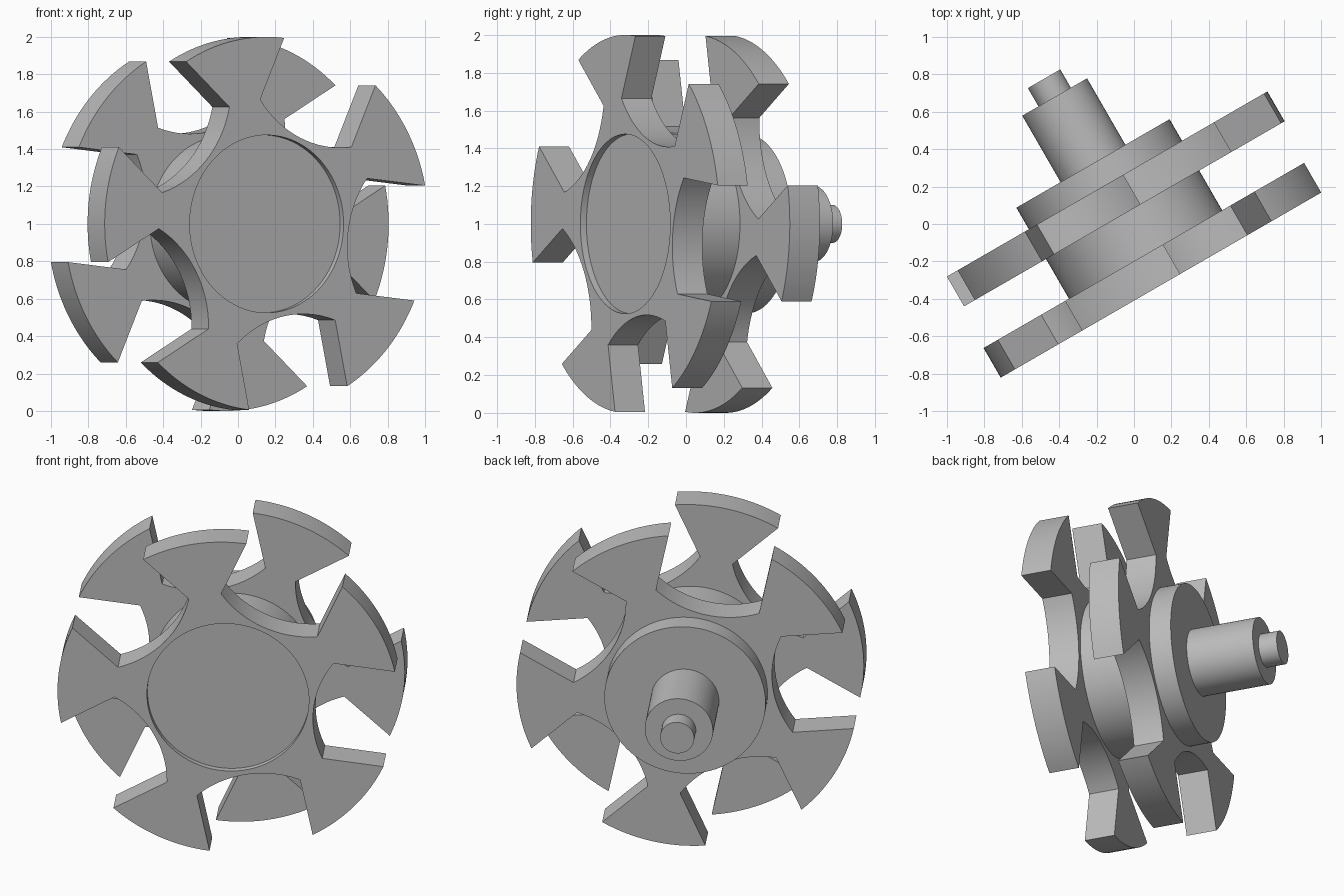
import bpy, bmesh, math
from mathutils import Matrix

if "Cube" in bpy.data.objects:
    bpy.data.objects.remove(bpy.data.objects["Cube"])

grey = bpy.data.materials.new("plain_grey")
grey.use_nodes = True
colour = (0.5, 0.5, 0.5, 1)
grey.diffuse_color = colour
grey.node_tree.nodes["Principled BSDF"].inputs["Base Color"].default_value = colour

# Rotor frame: local z runs along the axle towards the front
TILT = math.radians(30)
FRAME = (Matrix.Rotation(TILT, 4, "Z") @ Matrix.Translation((-0.028, 0, 1))
         @ Matrix.Rotation(math.pi / 2, 4, "X"))

FINS = 5
STEP = math.tau / FINS
HALF_FIN = STEP / 4
SLOT = math.sin(HALF_FIN)      # half width of the parallel-sided slots
FLOOR, CURVE = 0.505, 0.604    # slot floor: nearest radius, arc radius


def extrude(name, points, back, front):
    """Prism from an outline, between two positions along the axle."""
    bm = bmesh.new()
    face = bm.faces.new([bm.verts.new((x, y, back)) for x, y in points])
    moved = bmesh.ops.extrude_face_region(bm, geom=[face])["geom"]
    verts = [v for v in moved if isinstance(v, bmesh.types.BMVert)]
    bmesh.ops.translate(bm, vec=(0, 0, front - back), verts=verts)
    bmesh.ops.recalc_face_normals(bm, faces=bm.faces)
    bm.transform(FRAME)
    mesh = bpy.data.meshes.new(name)
    bm.to_mesh(mesh)
    bm.free()
    mesh.materials.append(grey)
    obj = bpy.data.objects.new(name, mesh)
    bpy.context.collection.objects.link(obj)
    return obj


def circle(radius, sides=96):
    return [(radius * math.cos(i * math.tau / sides),
             radius * math.sin(i * math.tau / sides)) for i in range(sides)]


def fin_outline(phase, arc=16):
    """Flared fins separated by slots with a dished floor."""
    points = []
    for k in range(FINS):
        mid = phase + k * STEP
        for i in range(arc + 1):
            a = mid + HALF_FIN * (2 * i / arc - 1)
            points.append((math.cos(a), math.sin(a)))
        gap = mid + STEP / 2
        for i in range(arc + 1):
            t = SLOT * (2 * i / arc - 1)
            r = FLOOR + CURVE - math.sqrt(CURVE ** 2 - t ** 2)
            points.append((r * math.cos(gap) - t * math.sin(gap),
                           r * math.sin(gap) + t * math.cos(gap)))
    return points


# Two finned wheels, staggered by half a step
PHASE = math.radians(29.8)
front_wheel = extrude("front_wheel", fin_outline(PHASE), 0.172, 0.355)
back_wheel = extrude("back_wheel", fin_outline(PHASE + STEP / 2), -0.257, -0.073)

# Shallow round recess in the front wheel
cutter = extrude("recess_cutter", circle(0.475), 0.318, 0.5)
cutter.hide_render = True
cut = front_wheel.modifiers.new("recess", "BOOLEAN")
cut.operation = "DIFFERENCE"
cut.solver = "EXACT"
cut.object = cutter
bpy.context.view_layer.objects.active = front_wheel
bpy.ops.object.modifier_apply(modifier=cut.name)
bpy.data.objects.remove(cutter)

# Drum between the wheels, then flange, shaft and tip at the back
parts = [front_wheel, back_wheel,
         extrude("drum", circle(0.473), -0.073, 0.172),
         extrude("flange", circle(0.473), -0.39, -0.257),
         extrude("shaft", circle(0.2), -0.8, -0.39),
         extrude("shaft_tip", circle(0.1), -0.913, -0.8)]

bpy.ops.object.select_all(action="DESELECT")
for part in parts:
    part.select_set(True)
bpy.context.view_layer.objects.active = front_wheel
bpy.ops.object.shade_smooth_by_angle(angle=TILT)
